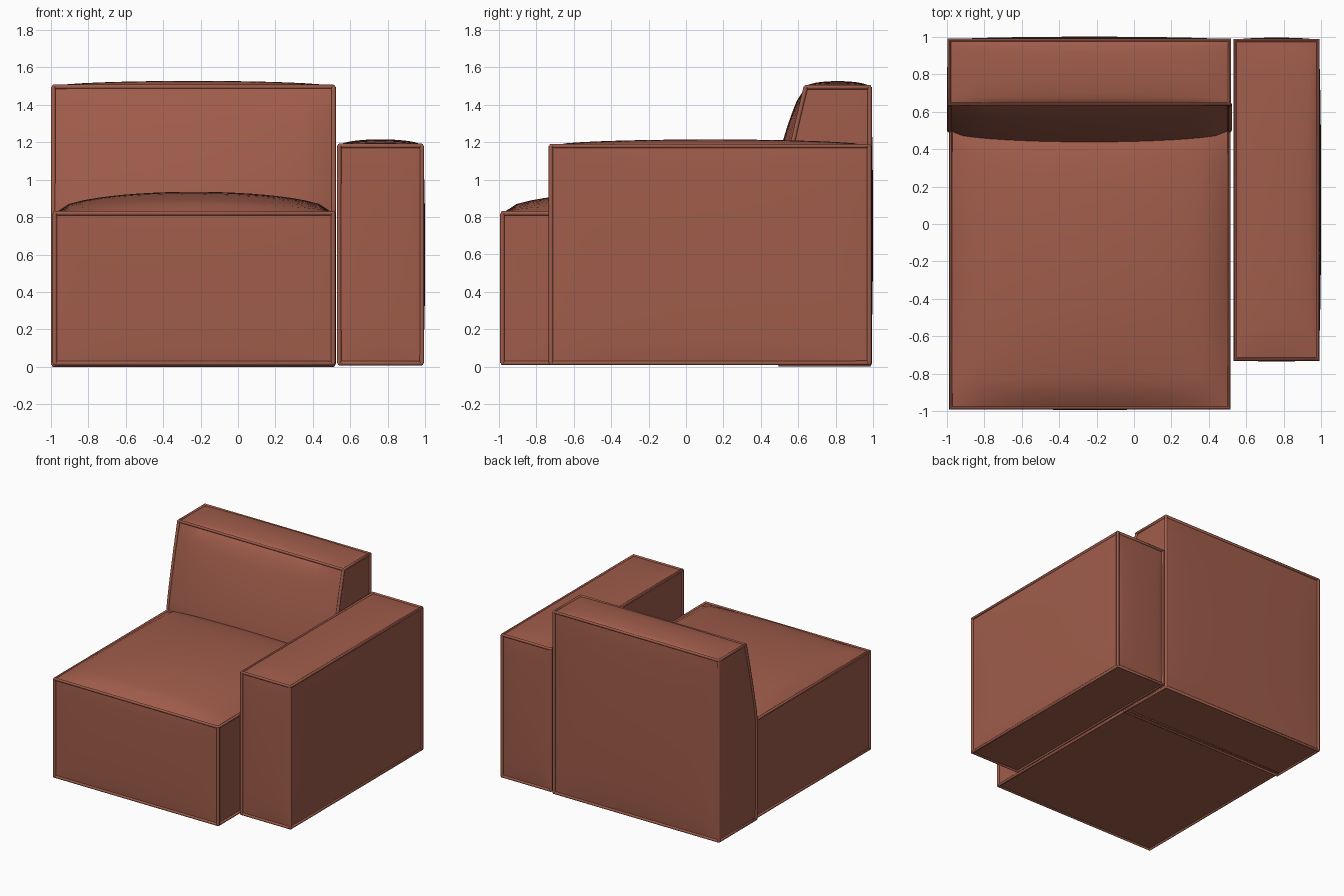
import bpy, bmesh, math
from mathutils import Vector

if "Cube" in bpy.data.objects:
    bpy.data.objects.remove(bpy.data.objects["Cube"])

N = 20           # grid steps per cushion face
PIPE = 0.012     # radius of the piped seams

leather = bpy.data.materials.new("terracotta leather")
leather.diffuse_color = (0.35, 0.108, 0.07, 1)
leather.use_nodes = True
leather.node_tree.nodes["Principled BSDF"].inputs["Base Color"].default_value = leather.diffuse_color


def finish(ob, angle):
    ob.data.materials.clear()
    ob.data.materials.append(leather)
    bpy.ops.object.select_all(action='DESELECT')
    ob.select_set(True)
    bpy.context.view_layer.objects.active = ob
    bpy.ops.object.shade_smooth_by_angle(angle=math.radians(angle))


def cushion(name, lo, hi, bulge, front=None):
    """Padded block; bulge maps (axis, side) to crown height, front(z) bends the front face."""
    lo, hi = Vector(lo), Vector(hi)

    def place(p):
        q = [lo[i] + (hi[i] - lo[i]) * (p[i] + 1) / 2 for i in range(3)]
        if front:
            y0 = front(q[2])
            q[1] = y0 + (hi.y - y0) * (p[1] + 1) / 2
        return Vector(q)

    # padded faces
    bm = bmesh.new()
    for axis in range(3):
        a, b = (axis + 1) % 3, (axis + 2) % 3
        for side in (-1, 1):
            rows = []
            for i in range(N + 1):
                row = []
                for j in range(N + 1):
                    p = [0, 0, 0]
                    p[axis], p[a], p[b] = side, 2 * i / N - 1, 2 * j / N - 1
                    co = place(p)
                    crown = max(0, (1 - p[a] ** 2) * (1 - p[b] ** 2)) ** 0.5
                    co[axis] += side * crown * bulge.get((axis, side), 0.008)
                    row.append(bm.verts.new(co))
                rows.append(row)
            for i in range(N):
                for j in range(N):
                    bm.faces.new((rows[i][j], rows[i + 1][j], rows[i + 1][j + 1], rows[i][j + 1]))
    bmesh.ops.remove_doubles(bm, verts=bm.verts, dist=1e-4)
    bmesh.ops.recalc_face_normals(bm, faces=bm.faces)
    mesh = bpy.data.meshes.new(name)
    bm.to_mesh(mesh)
    bm.free()
    ob = bpy.data.objects.new(name, mesh)
    bpy.context.collection.objects.link(ob)
    finish(ob, 30)

    # piped seams: top and bottom loops plus four uprights
    cu = bpy.data.curves.new(name + "_piping", 'CURVE')
    cu.dimensions = '3D'
    cu.bevel_depth = PIPE
    cu.bevel_resolution = 2
    ring = [(-1, -1), (1, -1), (1, 1), (-1, 1)]
    paths = [([place((x, y, z)) for x, y in ring], True) for z in (-1, 1)]
    paths += [([place((x, y, 2 * k / N - 1)) for k in range(N + 1)], False) for x, y in ring]
    for pts, closed in paths:
        sp = cu.splines.new('POLY')
        sp.points.add(len(pts) - 1)
        for point, co in zip(sp.points, pts):
            point.co = (*co, 1)
        sp.use_cyclic_u = closed
    pipe = bpy.data.objects.new(name + "_piping", cu)
    bpy.context.collection.objects.link(pipe)
    bpy.ops.object.select_all(action='DESELECT')
    pipe.select_set(True)
    bpy.context.view_layer.objects.active = pipe
    bpy.ops.object.convert(target='MESH')
    finish(bpy.context.view_layer.objects.active, 60)


def back_slope(z):
    # upright beside the seat, leaning back above it
    t = max(0, (z - 0.83) / 0.665)
    return 0.50 + 0.14 * t ** 1.15


# seat block with a high crown
cushion("seat", (-0.978, -0.982, 0.02), (0.508, 0.53, 0.82),
        {(2, 1): 0.115, (2, -1): 0.0, (1, -1): 0.01})

# backrest reaching the floor, front face leaning and padded
cushion("backrest", (-0.986, 0.50, 0.012), (0.51, 0.982, 1.495),
        {(1, -1): 0.07, (2, 1): 0.032, (2, -1): 0.0, (1, 1): 0.018, (0, -1): 0.012},
        back_slope)

# single armrest on the right
cushion("armrest", (0.54, -0.722, 0.02), (0.982, 0.98, 1.18),
        {(2, 1): 0.035, (2, -1): 0.0, (0, 1): 0.017, (1, 1): 0.015, (1, -1): 0.012})
